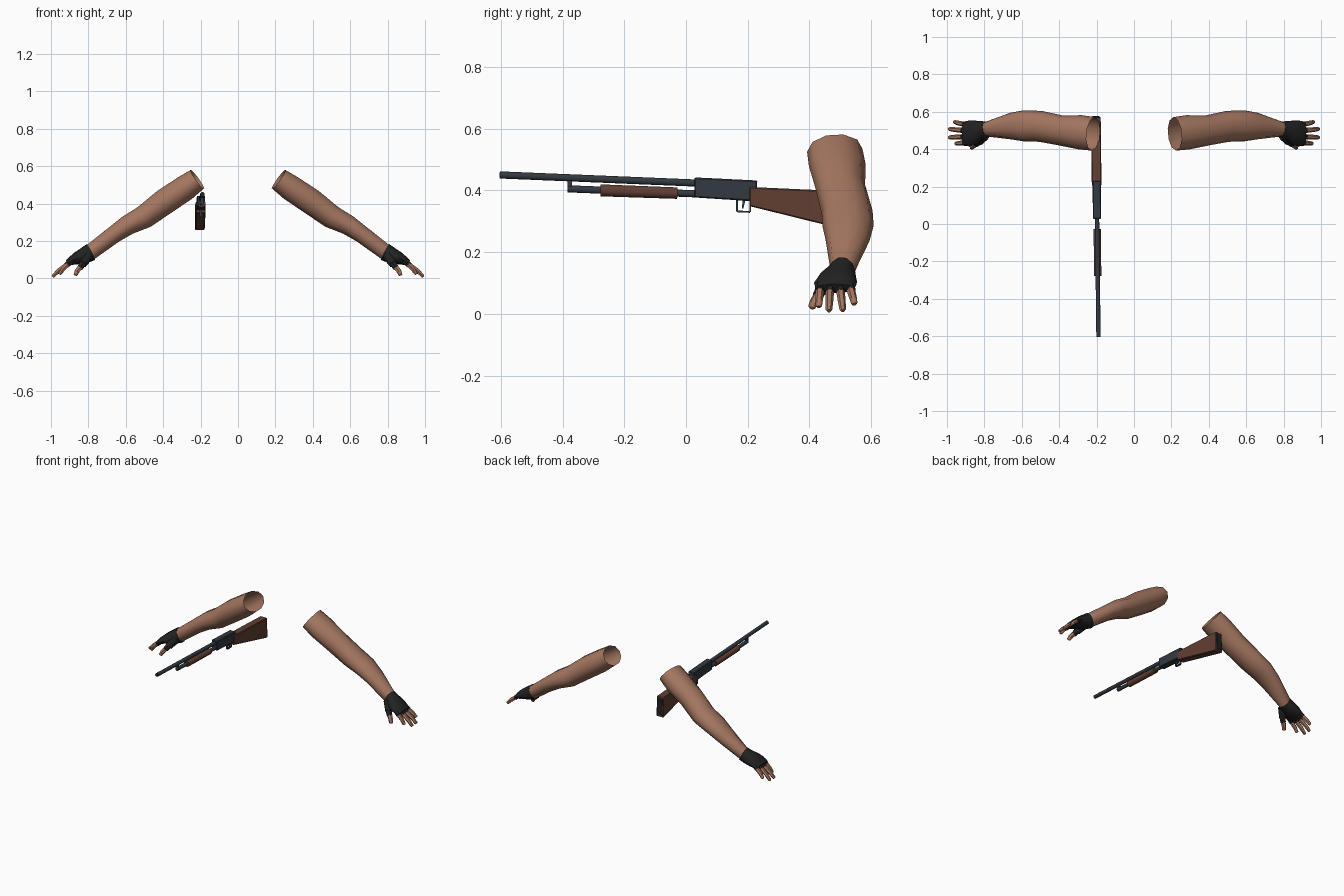
import bpy, bmesh, math
from mathutils import Vector

cube = bpy.data.objects.get("Cube")
if cube:
    bpy.data.objects.remove(cube)


def material(name, rgb):
    m = bpy.data.materials.new(name)
    m.use_nodes = True
    m.diffuse_color = (*rgb, 1)
    m.node_tree.nodes["Principled BSDF"].inputs["Base Color"].default_value = (*rgb, 1)
    return m


SKIN = material("skin", (0.38, 0.185, 0.12))
GLOVE = material("black_glove", (0.016, 0.016, 0.016))
STEEL = material("blued_steel", (0.032, 0.042, 0.052))
WOOD = material("brown_wood", (0.12, 0.05, 0.033))


def finish(bm, name, mat, smooth=None):
    bmesh.ops.recalc_face_normals(bm, faces=bm.faces)
    mesh = bpy.data.meshes.new(name)
    bm.to_mesh(mesh)
    bm.free()
    mesh.materials.append(mat)
    ob = bpy.data.objects.new(name, mesh)
    bpy.context.collection.objects.link(ob)
    if smooth:
        bpy.ops.object.select_all(action="DESELECT")
        ob.select_set(True)
        bpy.context.view_layer.objects.active = ob
        bpy.ops.object.shade_smooth_by_angle(angle=math.radians(smooth))
    return ob


def loft(name, mat, stations, sides=8, ref=(0, 1, 0), flip=1, caps=(True, True), smooth=50):
    """Skin oval rings; each station is x, y, z, half height, half width."""
    bm = bmesh.new()
    ref = Vector(ref)
    centres = [Vector(s[:3]) for s in stations]
    rings = []
    for i, (c, s) in enumerate(zip(centres, stations)):
        d = (centres[min(i + 1, len(centres) - 1)] - centres[max(i - 1, 0)]).normalized()
        v = (ref - d * ref.dot(d)).normalized()
        u = v.cross(d)
        ring = []
        for k in range(sides):
            a = math.tau * (k + 0.5) / sides
            p = c + u * s[3] * math.cos(a) + v * s[4] * math.sin(a)
            ring.append(bm.verts.new((p.x * flip, p.y, p.z)))
        rings.append(ring)
    for a, b in zip(rings, rings[1:]):
        for k in range(sides):
            n = (k + 1) % sides
            bm.faces.new((a[k], a[n], b[n], b[k]))
    for want, ring in zip(caps, (rings[0], rings[-1])):
        if want:
            bm.faces.new(ring)
    return finish(bm, name, mat, smooth)


# Arms, gloves and fingers, mirrored
ARM = [
    (0.218, 0.482, 0.530, 0.064, 0.090),
    (0.285, 0.490, 0.482, 0.072, 0.092),
    (0.390, 0.500, 0.412, 0.073, 0.081),
    (0.500, 0.522, 0.330, 0.066, 0.083),
    (0.590, 0.525, 0.285, 0.056, 0.083),
    (0.660, 0.523, 0.237, 0.049, 0.071),
    (0.800, 0.506, 0.132, 0.044, 0.037),
]
PALM = [
    (0.788, 0.507, 0.140, 0.050, 0.042),
    (0.815, 0.502, 0.126, 0.046, 0.050),
    (0.855, 0.490, 0.110, 0.036, 0.066),
    (0.885, 0.483, 0.097, 0.026, 0.069),
    (0.912, 0.483, 0.082, 0.017, 0.063),
]
# Finger base y, then tip position
FINGERS = {
    "index": (0.435, (0.954, 0.430, 0.022)),
    "middle": (0.467, (0.991, 0.463, 0.009)),
    "ring": (0.498, (0.991, 0.508, 0.010)),
    "little": (0.529, (0.963, 0.546, 0.031)),
}


def digit(name, start, tip, radius, cut, flip):
    """Gloved sleeve up to the cut, then a bare tapered finger."""
    a, b = Vector(start), Vector(tip)
    joint = a.lerp(b, cut)
    mid = joint.lerp(b, 0.5) + Vector((0.003, 0, 0.003))
    r = radius
    loft(name + "_sleeve", GLOVE, [(*a, r * 1.25, r * 1.25), (*joint, r * 1.1, r * 1.1)],
         6, flip=flip)
    loft(name, SKIN, [(*a.lerp(b, cut * 0.7), r, r), (*mid, r * 0.92, r * 0.92),
                      (*b.lerp(mid, 0.12), r * 0.75, r * 0.75), (*b, r * 0.5, r * 0.5)],
         6, flip=flip)


for side, flip in (("left", 1), ("right", -1)):
    loft(side + "_arm", SKIN, ARM, 10, flip=flip, caps=(False, True))
    loft(side + "_glove", GLOVE, PALM, 10, flip=flip)
    for finger, (y, tip) in FINGERS.items():
        digit(f"{side}_{finger}_finger", (0.890, y, 0.095), tip, 0.014, 0.3, flip)
    loft(side + "_thumb_base", GLOVE, [(0.800, 0.475, 0.122, 0.030, 0.030),
                                       (0.830, 0.438, 0.078, 0.024, 0.021)], 8, flip=flip)
    digit(side + "_thumb", (0.828, 0.440, 0.082), (0.869, 0.406, 0.018), 0.016, 0.4, flip)


# Long gun, pointing forward and slightly up
def gun_x(y):
    return -0.19 - 0.012 * (y + 0.6)


def rod(name, mat, points, sides=8, smooth=50):
    """Rod along y, z, half height, half width stations."""
    return loft(name, mat, [(gun_x(y), y, z, h, w) for y, z, h, w in points],
                sides, ref=(1, 0, 0), smooth=smooth)


def slab(name, mat, profile, half, bevel=0):
    """Side profile in y, z given thickness along x."""
    bm = bmesh.new()
    left, right = ([bm.verts.new((gun_x(y) + s * half, y, z)) for y, z in profile]
                   for s in (1, -1))
    bm.faces.new(left)
    bm.faces.new(right)
    for i in range(len(profile)):
        j = (i + 1) % len(profile)
        bm.faces.new((left[i], left[j], right[j], right[i]))
    ob = finish(bm, name, mat)
    if bevel:
        m = ob.modifiers.new("edge", "BEVEL")
        m.width, m.segments = bevel, 1
    return ob


rod("barrel", STEEL, [(-0.603, 0.450, 0.0125, 0.0125), (0.05, 0.423, 0.0125, 0.0125)])
rod("muzzle_bore", GLOVE, [(-0.604, 0.450, 0.008, 0.008), (-0.600, 0.450, 0.008, 0.008)])
rod("magazine_tube", STEEL, [(-0.383, 0.405, 0.0125, 0.0125), (0.05, 0.388, 0.0125, 0.0125)])
slab("barrel_clamp", STEEL,
     [(-0.384, 0.442), (-0.370, 0.441), (-0.370, 0.402), (-0.384, 0.403)], 0.008)
rod("pump_grip", WOOD, [(-0.277, 0.400, 0.021, 0.021), (-0.028, 0.391, 0.020, 0.021)])
slab("receiver", STEEL,
     [(0.027, 0.442), (0.231, 0.432), (0.229, 0.364), (0.027, 0.377)], 0.022, 0.004)
slab("stock", WOOD, [(0.205, 0.411), (0.45, 0.400), (0.572, 0.394),
                     (0.574, 0.258), (0.205, 0.349)], 0.026, 0.004)
slab("butt_plate", GLOVE, [(0.570, 0.380), (0.578, 0.380), (0.578, 0.272), (0.570, 0.272)], 0.018)

# Trigger guard and trigger
guard = [(0.165, 0.372), (0.165, 0.332), (0.208, 0.330), (0.208, 0.360)]
for i, ((y0, z0), (y1, z1)) in enumerate(zip(guard, guard[1:])):
    rod(f"trigger_guard_{i + 1}", STEEL, [(y0, z0, 0.004, 0.009), (y1, z1, 0.004, 0.009)], 4, None)
slab("trigger", STEEL, [(0.184, 0.370), (0.193, 0.370), (0.186, 0.342), (0.181, 0.342)], 0.004)
